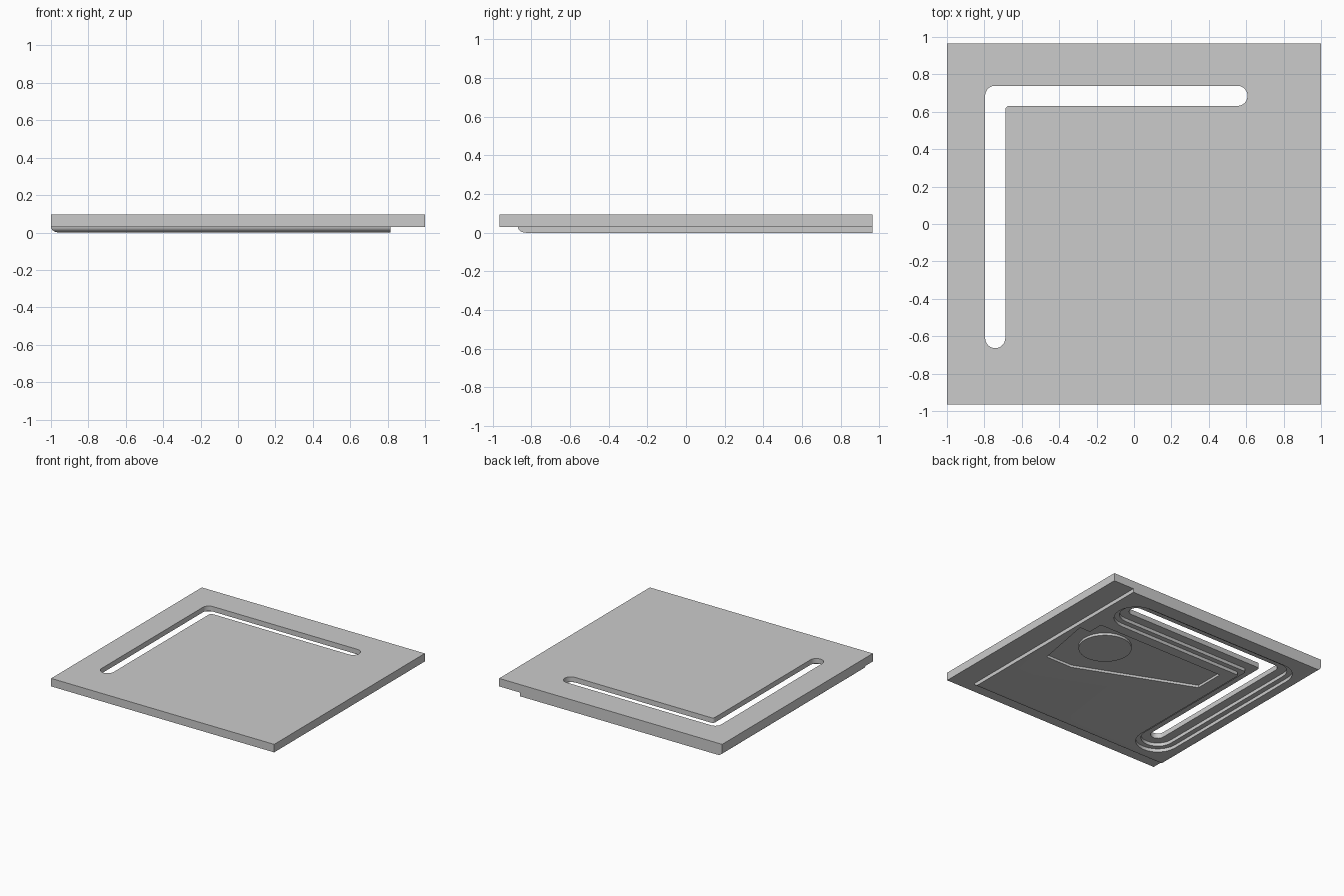
import bpy, bmesh, math

cube = bpy.data.objects.get("Cube")
if cube:
    bpy.data.objects.remove(cube, do_unlink=True)

grey = bpy.data.materials.new("plain grey")
grey.use_nodes = True
colour = (0.6, 0.6, 0.6, 1)
grey.diffuse_color = colour
grey.node_tree.nodes["Principled BSDF"].inputs["Base Color"].default_value = colour


def loft(name, rings):
    """Closed solid through matching rings of points."""
    bm = bmesh.new()
    loops = [[bm.verts.new(p) for p in ring] for ring in rings]
    n = len(loops[0])
    for a, b in zip(loops, loops[1:]):
        for i in range(n):
            j = (i + 1) % n
            bm.faces.new((a[i], a[j], b[j], b[i]))
    bm.faces.new(loops[0][::-1])
    bm.faces.new(loops[-1])
    bmesh.ops.recalc_face_normals(bm, faces=bm.faces)
    mesh = bpy.data.meshes.new(name)
    bm.to_mesh(mesh)
    bm.free()
    mesh.materials.append(grey)
    obj = bpy.data.objects.new(name, mesh)
    bpy.context.collection.objects.link(obj)
    return obj


def prism(name, outline, z0, z1):
    return loft(name, [[(x, y, z) for x, y in outline] for z in (z0, z1)])


def rect(x0, y0, x1, y1):
    return [(x0, y0), (x1, y0), (x1, y1), (x0, y1)]


def arc(cx, cy, r, start, end, steps=12):
    angles = [math.radians(start + (end - start) * i / steps) for i in range(steps + 1)]
    return [(cx + r * math.cos(a), cy + r * math.sin(a)) for a in angles]


def combine(target, tool, operation):
    mod = target.modifiers.new(operation, "BOOLEAN")
    mod.operation = operation
    mod.solver = "EXACT"
    mod.object = tool
    bpy.context.view_layer.objects.active = target
    bpy.ops.object.modifier_apply(modifier=mod.name)
    bpy.data.objects.remove(tool, do_unlink=True)


# Slot centreline: a leg along the left side and a leg along the back
SLOT_X, SLOT_Y, FRONT_END, RIGHT_END = -0.742, 0.685, -0.61, 0.553


def slot_outline(r, fillet=0.02):
    inner_x, inner_y = SLOT_X + r + fillet, SLOT_Y - r - fillet
    return (arc(SLOT_X, FRONT_END, r, 180, 360)
            + arc(inner_x, inner_y, fillet, 180, 90, 6)
            + arc(RIGHT_END, SLOT_Y, r, -90, 90)
            + arc(SLOT_X, SLOT_Y, r, 90, 180))


# Main plate
plate = prism("plate", rect(-1, -0.965, 1, 0.965), 0.03, 0.095)

# Underside slab with rounded front and side edges
rings = []
for i in range(7):
    a = math.radians(15 * i)
    inset = 0.045 * (1 - math.sin(a))
    z = 0.03 * (1 - math.cos(a))
    rings.append([(x, y, z) for x, y in rect(-1 + inset, -0.87 + inset, 0.815, 0.965)])
rings.append([(x, y, 0.05) for x, y, z in rings[-1]])
combine(plate, loft("slab", rings), "UNION")

# Stepped recess and through slot
for radius, top in ((0.165, 0.027), (0.125, 0.054), (0.054, 0.2)):
    combine(plate, prism("slot_cutter", slot_outline(radius), -0.1, top), "DIFFERENCE")

# Shallow angular pocket with a round boss
pocket = [(0.69, -0.185), (0.78, 0.307), (0.685, 0.307), (0.685, 0.435),
          (-0.465, 0.435), (-0.465, 0.19), (0.45, -0.185)]
combine(plate, prism("pocket_cutter", pocket, -0.1, 0.02), "DIFFERENCE")
combine(plate, prism("boss", arc(0.44, 0.19, 0.197, 0, 352.5, 47), 0, 0.03), "UNION")

plate.name = "slotted_plate"
bpy.context.view_layer.objects.active = plate
plate.select_set(True)
bpy.ops.object.shade_smooth_by_angle(angle=math.radians(30))
